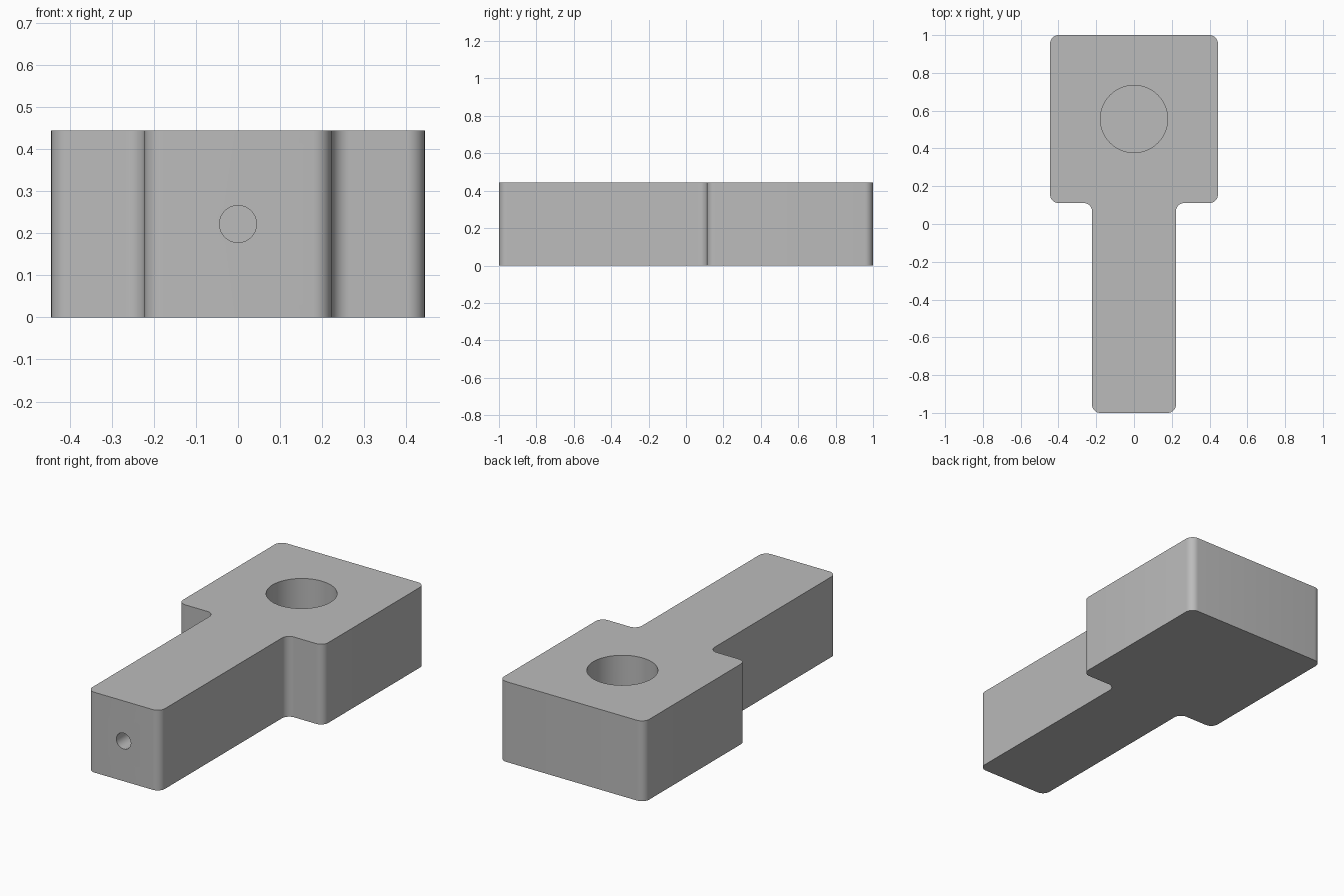
import bpy, bmesh, math
from mathutils import Vector

old = bpy.data.objects.get("Cube")
if old:
    bpy.data.objects.remove(old, do_unlink=True)

HEIGHT = 0.444
RADIUS = 0.044
STEPS = 8

grey = bpy.data.materials.new("plain grey")
grey.use_nodes = True
grey.diffuse_color = (0.5, 0.5, 0.5, 1)
grey.node_tree.nodes["Principled BSDF"].inputs["Base Color"].default_value = (0.5, 0.5, 0.5, 1)


def rounded(corners, radius):
    """Replace each right-angled corner of a closed outline with an arc."""
    outline = []
    for i, corner in enumerate(corners):
        a = (corners[i - 1] - corner).normalized()
        b = (corners[(i + 1) % len(corners)] - corner).normalized()
        centre = corner + (a + b) * radius
        for s in range(STEPS + 1):
            t = math.pi / 2 * s / STEPS
            outline.append(centre - (b * math.cos(t) + a * math.sin(t)) * radius)
    return outline


def cut_hole(target, name, radius, depth, mouth, direction):
    """Cut a blind round hole going from the mouth along the direction."""
    over = 0.05
    middle = Vector(mouth) + direction * (depth - over) / 2
    bpy.ops.mesh.primitive_cylinder_add(vertices=64, radius=radius, depth=depth + over, location=middle)
    cutter = bpy.context.object
    cutter.name = name
    cutter.rotation_euler = direction.to_track_quat('Z', 'Y').to_euler()
    cutter.data.materials.append(grey)
    cutter.hide_render = True
    cutter.hide_set(True)
    mod = target.modifiers.new(name, 'BOOLEAN')
    mod.operation = 'DIFFERENCE'
    mod.solver = 'EXACT'
    mod.object = cutter
    return cutter


# T-shaped block: wide head at the back, narrow shank at the front
half = [Vector(p) for p in ((0.222, -1), (0.222, 0.111), (0.444, 0.111), (0.444, 1))]
corners = half + [Vector((-p.x, p.y)) for p in reversed(half)]

bm = bmesh.new()
base = bm.faces.new([bm.verts.new((p.x, p.y, 0)) for p in rounded(corners, RADIUS)])
top = bmesh.ops.extrude_face_region(bm, geom=[base])
bmesh.ops.translate(bm, vec=(0, 0, HEIGHT), verts=[v for v in top["geom"] if isinstance(v, bmesh.types.BMVert)])
bmesh.ops.recalc_face_normals(bm, faces=bm.faces)
mesh = bpy.data.meshes.new("block")
bm.to_mesh(mesh)
bm.free()
mesh.materials.append(grey)
block = bpy.data.objects.new("block", mesh)
bpy.context.collection.objects.link(block)

# Large blind hole in the head, small blind hole in the shank end
cutters = [
    cut_hole(block, "head_hole", 0.178, 0.356, (0, 0.556, HEIGHT), Vector((0, 0, -1))),
    cut_hole(block, "end_hole", 0.044, 0.4, (0, -1, HEIGHT / 2), Vector((0, 1, 0))),
]

# Bake the cuts, remove the cutters and smooth the rounded walls
bpy.ops.object.select_all(action='DESELECT')
bpy.context.view_layer.objects.active = block
block.select_set(True)
for mod in list(block.modifiers):
    bpy.ops.object.modifier_apply(modifier=mod.name)
for cutter in cutters:
    bpy.data.objects.remove(cutter, do_unlink=True)
bpy.ops.object.shade_smooth_by_angle(angle=math.radians(30))
